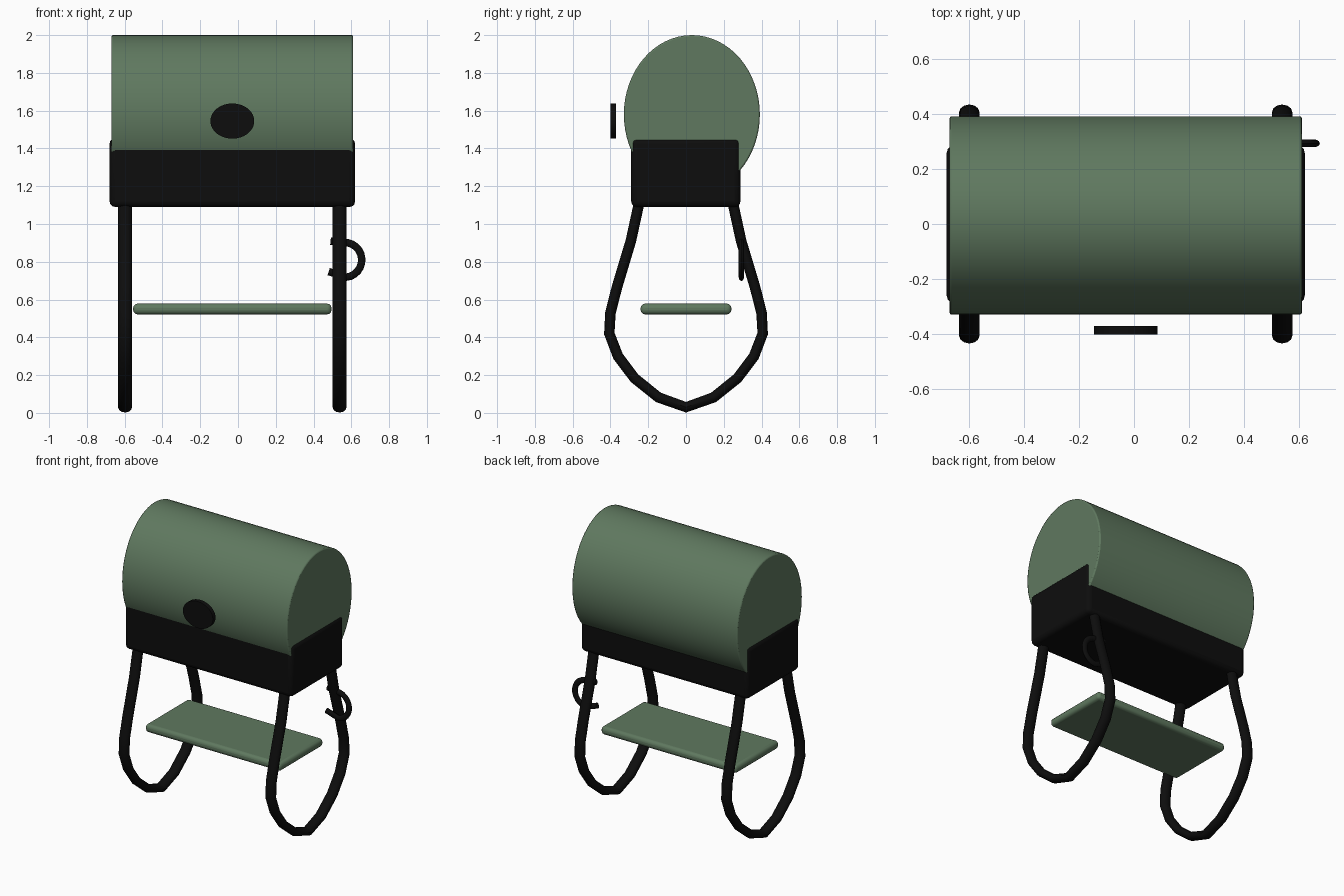
import bpy
import bmesh
import math
from mathutils import Vector, Matrix

cube = bpy.data.objects.get("Cube")
if cube:
    bpy.data.objects.remove(cube, do_unlink=True)


def make_material(name, rgb):
    mat = bpy.data.materials.new(name)
    mat.use_nodes = True
    colour = (*rgb, 1)
    mat.diffuse_color = colour
    mat.node_tree.nodes["Principled BSDF"].inputs["Base Color"].default_value = colour
    return mat


green = make_material("sage green", (0.115, 0.19, 0.115))
black = make_material("matte black", (0.004, 0.004, 0.004))


def finish(name, bm, mat, bevel=0, segments=3):
    bmesh.ops.recalc_face_normals(bm, faces=bm.faces)
    mesh = bpy.data.meshes.new(name)
    bm.to_mesh(mesh)
    bm.free()
    mesh.materials.append(mat)
    obj = bpy.data.objects.new(name, mesh)
    bpy.context.collection.objects.link(obj)
    if bevel:
        mod = obj.modifiers.new("rounded edges", "BEVEL")
        mod.width = bevel
        mod.segments = segments
        mod.limit_method = "ANGLE"
    bpy.ops.object.select_all(action="DESELECT")
    obj.select_set(True)
    bpy.context.view_layer.objects.active = obj
    bpy.ops.object.shade_smooth_by_angle(angle=math.radians(40))
    return obj


def box(name, lo, hi, mat, bevel):
    lo, hi = Vector(lo), Vector(hi)
    bm = bmesh.new()
    bmesh.ops.create_cube(bm, size=1, matrix=Matrix.Translation((lo + hi) / 2)
                          @ Matrix.Diagonal((*(hi - lo), 1)))
    return finish(name, bm, mat, bevel)


def elliptic_drum(name, centre, size, axis, mat, bevel=0):
    """Cylinder along x or y, scaled to the given overall size."""
    turn = Matrix.Rotation(math.pi / 2, 4, "Y" if axis == "X" else "X")
    bm = bmesh.new()
    bmesh.ops.create_cone(bm, cap_ends=True, segments=64, radius1=0.5, radius2=0.5, depth=1,
                          matrix=Matrix.Translation(centre) @ Matrix.Diagonal((*size, 1)) @ turn)
    return finish(name, bm, mat, bevel, 2)


def sweep(name, path, side, in_plane, across, mat, sides=12):
    """Elliptical tube along a flat path; side is the normal of its plane."""
    pts = [Vector(p) for p in path]
    side = Vector(side)
    bm = bmesh.new()
    rings = []
    for i, p in enumerate(pts):
        into = (p - pts[i - 1]).normalized() if i else Vector()
        out = (pts[i + 1] - p).normalized() if i < len(pts) - 1 else Vector()
        normal = side.cross((into + out).normalized())
        angles = [2 * math.pi * k / sides for k in range(sides)]
        rings.append([bm.verts.new(p + normal * in_plane * math.cos(a)
                                   + side * across * math.sin(a)) for a in angles])
    for a, b in zip(rings, rings[1:]):
        for k in range(sides):
            n = (k + 1) % sides
            bm.faces.new((a[k], a[n], b[n], b[k]))
    bm.faces.new(rings[0])
    bm.faces.new(rings[-1])
    return finish(name, bm, mat)


# Cooking chamber: barrel lid sunk into a firebox tray
elliptic_drum("barrel_lid", (-0.03, 0.031, 1.58), (1.28, 0.72, 0.84), "X", green, 0.008)
box("firebox_tray", (-0.68, -0.29, 1.09), (0.62, 0.288, 1.455), black, 0.03)
elliptic_drum("lid_handle", (-0.03, -0.386, 1.545), (0.232, 0.03, 0.186), "Y", black)

# Lower shelf
box("lower_shelf", (-0.555, -0.24, 0.522), (0.495, 0.24, 0.578), green, 0.022)

# Looped legs, each a mirrored half profile in y and z
half = [(0.24, 1.15), (0.255, 1.08), (0.292, 0.91), (0.365, 0.667), (0.4, 0.53),
        (0.406, 0.42), (0.36, 0.3), (0.272, 0.183), (0.146, 0.082)]
loop = half + [(0, 0.03)] + [(-y, z) for y, z in reversed(half)]
for name, x in (("right_leg_loop", -0.598), ("left_leg_loop", 0.538)):
    sweep(name, [(x, y, z) for y, z in loop], (1, 0, 0), 0.028, 0.037, black)

# Open hook on the rear of the left leg
arc = [math.radians(80 - 15 * i) for i in range(12)]
hook = [(0.49, 0.91)]
hook += [(0.565 + 0.09 * math.cos(a), 0.81 + 0.092 * math.sin(a)) for a in arc]
hook += [(0.48, 0.748)]
sweep("tool_hook", [(x, 0.293, z) for x, z in hook], (0, 1, 0), 0.02, 0.014, black)
